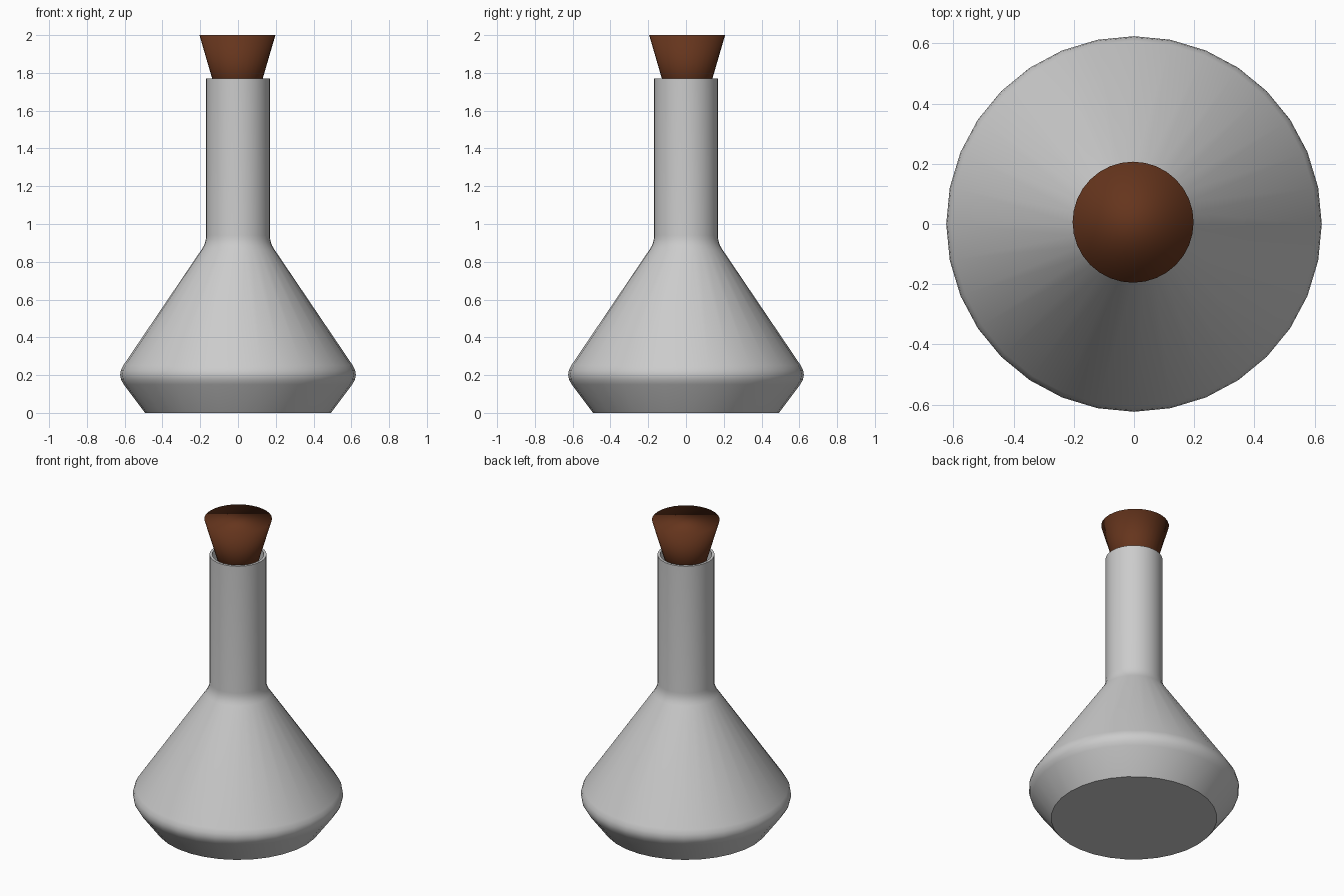
import bpy, bmesh, math
from mathutils import Vector

if "Cube" in bpy.data.objects:
    bpy.data.objects.remove(bpy.data.objects["Cube"])

SEG = 32


def lathe(name, profile, center=(0, 0), cap_start=False, cap_end=False):
    """Revolve (radius, z) points around a vertical axis."""
    bm = bmesh.new()
    rings = []
    for r, z in profile:
        rings.append([bm.verts.new((center[0] + r * math.cos(2 * math.pi * i / SEG),
                                    center[1] + r * math.sin(2 * math.pi * i / SEG), z))
                      for i in range(SEG)])
    for a, b in zip(rings, rings[1:]):
        for i in range(SEG):
            j = (i + 1) % SEG
            bm.faces.new((a[i], a[j], b[j], b[i]))
    if cap_start:
        bm.faces.new(rings[0][::-1])
    if cap_end:
        bm.faces.new(rings[-1])
    mesh = bpy.data.meshes.new(name)
    bm.to_mesh(mesh)
    bm.free()
    obj = bpy.data.objects.new(name, mesh)
    bpy.context.collection.objects.link(obj)
    bpy.ops.object.select_all(action='DESELECT')
    obj.select_set(True)
    bpy.context.view_layer.objects.active = obj
    return obj


def rounded(before, corner, after, size, steps=4):
    """Points of a soft bend that replaces a profile corner."""
    p, c, n = Vector(before), Vector(corner), Vector(after)
    a = c + (p - c).normalized() * size
    b = c + (n - c).normalized() * size
    pts = []
    for i in range(steps + 1):
        t = i / steps
        pts.append(tuple(a * (1 - t) ** 2 + c * 2 * t * (1 - t) + b * t * t))
    return pts


# Flask: outer wall up to the rim, then the thin inner wall back down
base, belly, neck, rim = (0.492, 0.0), (0.642, 0.2), (0.169, 0.9), (0.169, 1.77)
wall = 0.016
outer = [base] + rounded(base, belly, neck, 0.062) + rounded(belly, neck, rim, 0.04) + [rim]
inner = [(r - wall, max(z, wall)) for r, z in reversed(outer)]
inner[0] = (rim[0] - wall, rim[1])
flask = lathe("flask", outer + inner, cap_start=True, cap_end=True)
bpy.ops.object.shade_smooth_by_angle(angle=math.radians(35))

# Tapered stopper, softly shaded over its flat top
stopper = lathe("stopper", [(0.09, 1.62), (0.201, 2.0)], center=(-0.003, 0.006),
                cap_start=True, cap_end=True)
bpy.ops.object.shade_smooth()
cork = bpy.data.materials.new("cork_brown")
cork.diffuse_color = (0.13, 0.035, 0.012, 1)
cork.use_nodes = True
cork.node_tree.nodes["Principled BSDF"].inputs["Base Color"].default_value = cork.diffuse_color
stopper.data.materials.append(cork)
